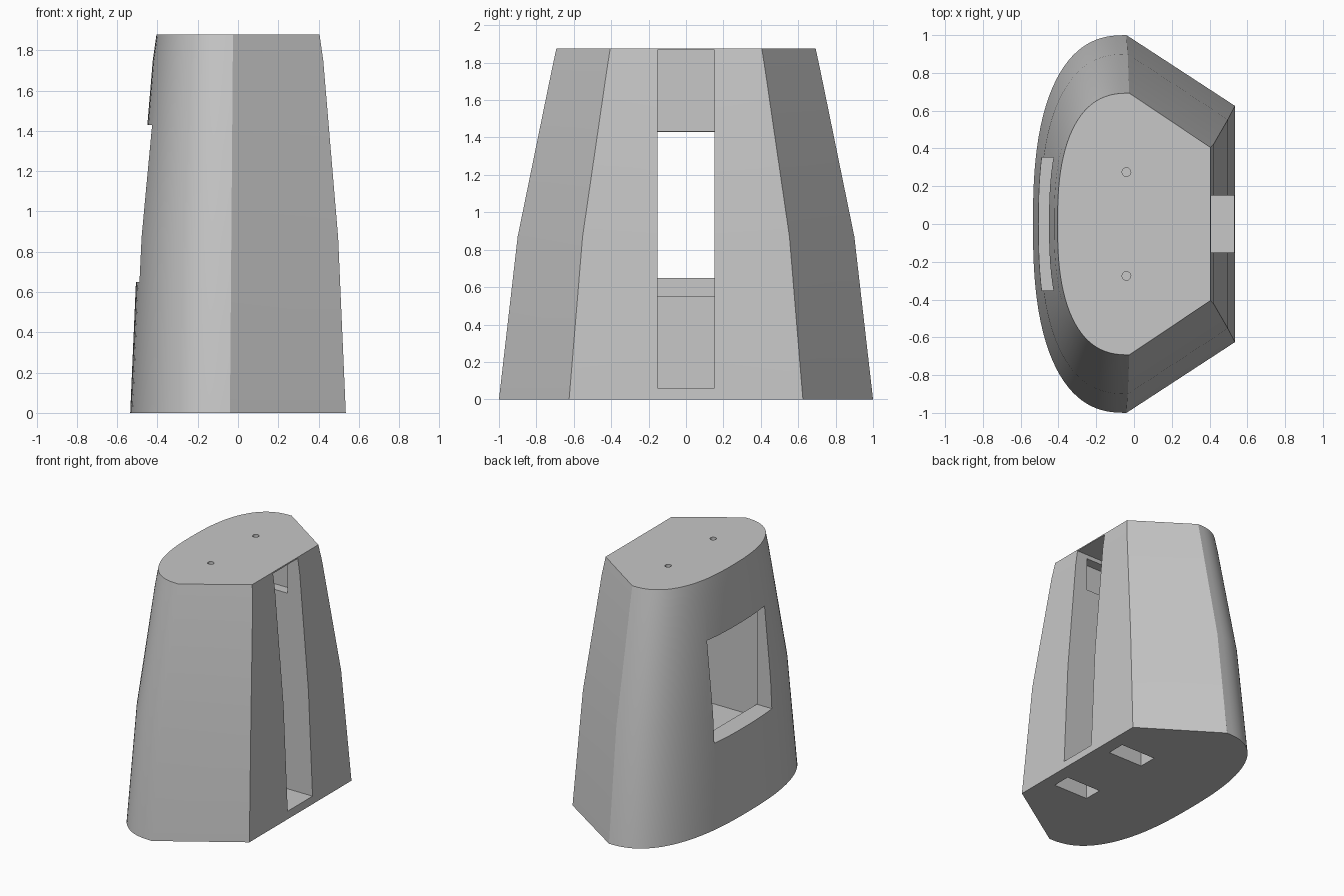
import bpy, bmesh, math
from mathutils import Matrix

old = bpy.data.objects.get("Cube")
if old:
    bpy.data.objects.remove(old, do_unlink=True)

grey = bpy.data.materials.new("plain_grey")
grey.use_nodes = True
grey.diffuse_color = (0.57, 0.57, 0.57, 1)
grey.node_tree.nodes["Principled BSDF"].inputs["Base Color"].default_value = (0.57, 0.57, 0.57, 1)


def make_object(name, bm):
    bmesh.ops.recalc_face_normals(bm, faces=bm.faces[:])
    mesh = bpy.data.meshes.new(name)
    bm.to_mesh(mesh)
    bm.free()
    mesh.materials.append(grey)
    obj = bpy.data.objects.new(name, mesh)
    bpy.context.collection.objects.link(obj)
    return obj


def box(name, x, y, z):
    """Cutter box from (low, high) pairs."""
    bm = bmesh.new()
    spans = (x, y, z)
    size = Matrix.Diagonal([b - a for a, b in spans] + [1])
    place = Matrix.Translation([(a + b) / 2 for a, b in spans])
    bmesh.ops.create_cube(bm, size=1, matrix=place @ size)
    return make_object(name, bm)


def cylinder(name, x, y, z, radius, depth):
    bm = bmesh.new()
    bmesh.ops.create_cone(bm, cap_ends=True, segments=24, radius1=radius, radius2=radius,
                          depth=depth, matrix=Matrix.Translation((x, y, z)))
    return make_object(name, bm)


# Tapered housing: flat side, two slanted sides and a full, squarish-elliptic side
ARC = 48
FULLNESS = 2 / 2.5
# height, flat side x, flat half width, shoulder x, shoulder half width, curved side x
sections = [
    (0, 0.535, 0.625, -0.04, 1.0, -0.535),
    (0.87, 0.497, 0.553, -0.033, 0.9, -0.497),
    (1.75, 0.423, 0.425, -0.026, 0.72, -0.423),
    (1.877, 0.405, 0.405, -0.025, 0.693, -0.405),
]
bm = bmesh.new()
rings = []
for z, flat_x, flat_y, mid_x, mid_y, round_x in sections:
    ring = [bm.verts.new((flat_x, -flat_y, z)), bm.verts.new((flat_x, flat_y, z))]
    for i in range(ARC + 1):
        a = math.pi * i / ARC
        c = math.cos(a)
        out = abs(math.sin(a)) ** FULLNESS if 0 < i < ARC else 0
        ring.append(bm.verts.new((mid_x + (round_x - mid_x) * out,
                                  mid_y * math.copysign(abs(c) ** FULLNESS, c), z)))
    rings.append(ring)
for low, high in zip(rings, rings[1:]):
    for i in range(len(low)):
        j = (i + 1) % len(low)
        bm.faces.new((low[i], low[j], high[j], high[i]))
bm.faces.new(rings[0][::-1])
bm.faces.new(rings[-1])
housing = make_object("housing", bm)

# Openings: window with inner cavity, tall slot, cross pocket, base sockets, screw holes
cutters = [
    box("window_cutter", (-0.8, -0.3), (-0.352, 0.352), (0.65, 1.43)),
    box("cavity_cutter", (-0.36, 0.2), (-0.36, 0.36), (0.55, 1.432)),
    box("slot_cutter", (0.05, 0.8), (-0.152, 0.152), (0.06, 1.867)),
    box("pocket_cutter", (0.07, 0.318), (-0.23, 0.23), (1.575, 1.835)),
]
for side in (-1, 1):
    ends = sorted((side * 0.235, side * 0.38))
    cutters.append(box("base_socket_cutter", (0.13, 0.43), ends, (-0.1, 0.35)))
    cutters.append(cylinder("screw_hole_cutter", -0.04, side * 0.275, 1.88, 0.023, 0.4))

bpy.ops.object.select_all(action='DESELECT')
bpy.context.view_layer.objects.active = housing
housing.select_set(True)
for cutter in cutters:
    cutter.hide_render = True
    mod = housing.modifiers.new(cutter.name, 'BOOLEAN')
    mod.operation = 'DIFFERENCE'
    mod.solver = 'EXACT'
    mod.object = cutter
    bpy.ops.object.modifier_apply(modifier=mod.name)
for cutter in cutters:
    bpy.data.objects.remove(cutter, do_unlink=True)

bpy.ops.object.shade_smooth_by_angle(angle=math.radians(20))
